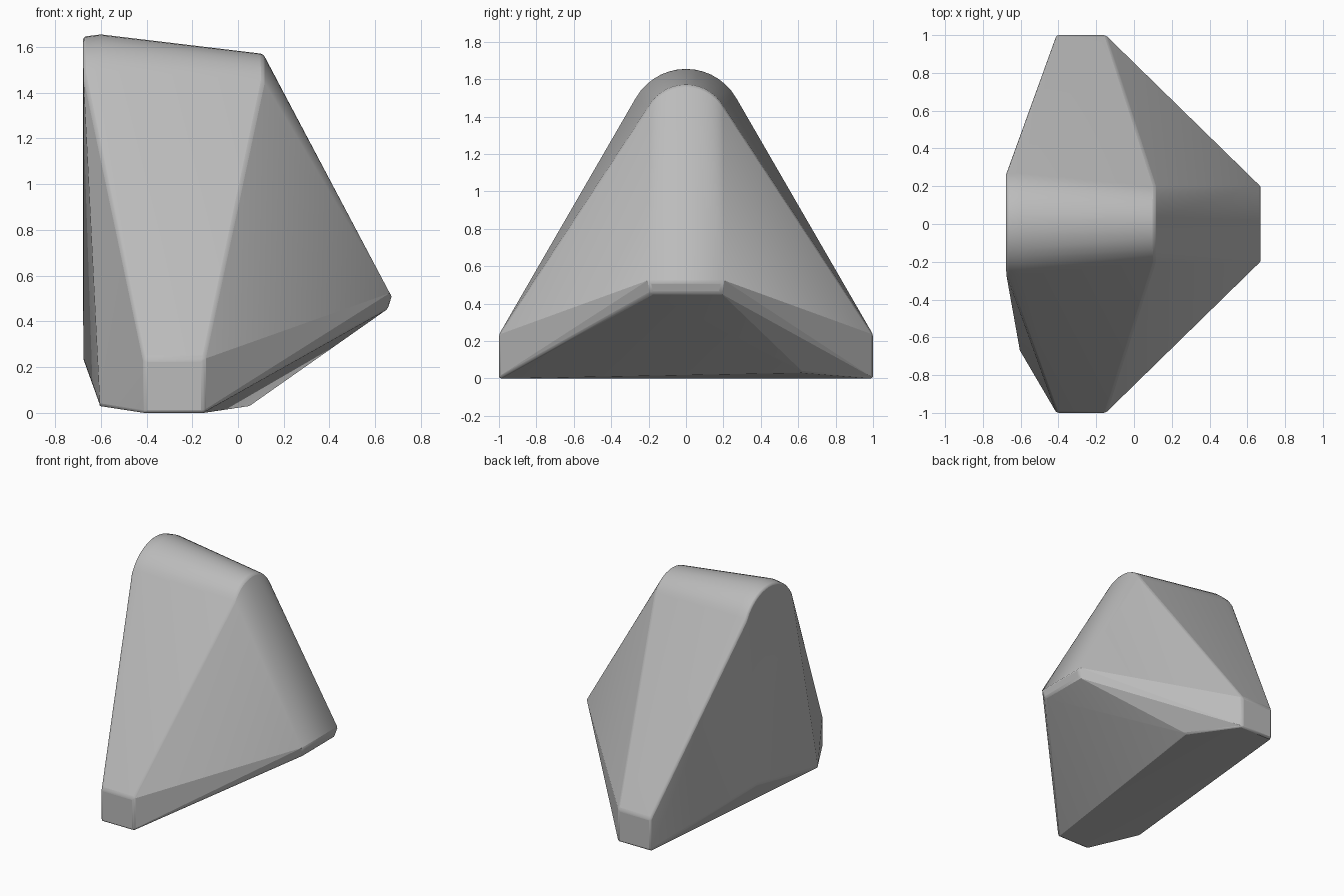
import bpy
import bmesh
import math

cube = bpy.data.objects.get("Cube")
if cube:
    bpy.data.objects.remove(cube, do_unlink=True)

# One plain grey colour
grey = bpy.data.materials.new("grey")
grey.use_nodes = True
color = (0.5, 0.5, 0.5, 1)
grey.diffuse_color = color
grey.node_tree.nodes["Principled BSDF"].inputs["Base Color"].default_value = color


def arch(x, top, radius, steps=14):
    """Points of a rounded ridge profile, spanning 60 degrees to each side."""
    angles = [math.radians(-60 + 120 * i / steps) for i in range(steps + 1)]
    return [(x, radius * math.sin(a), top - radius * (1 - math.cos(a))) for a in angles]


# Rounded ridge: large arch at the right end, smaller one at the left end
points = arch(-0.677, 1.645, 0.305) + arch(-0.60, 1.655, 0.31) + arch(0.11, 1.57, 0.23)

for side in (-1, 1):
    # Blunt rectangular ends at front and back
    for x in (-0.41, -0.15):
        points += [(x, side, 0), (x, side, 0.235)]
    # Blunt tip
    points += [(0.674, side * 0.2, 0.517), (0.655, side * 0.185, 0.455)]

# Lone corners of the underside and the right end
points += [(-0.605, -0.67, 0.03), (0.05, 0.63, 0.03), (-0.677, 0.13, 0.23)]

# Faceted body stretched around the points
bm = bmesh.new()
for p in points:
    bm.verts.new(p)
hull = bmesh.ops.convex_hull(bm, input=bm.verts)
loose = {g for g in hull["geom_interior"] + hull["geom_unused"]
         if isinstance(g, bmesh.types.BMVert)}
bmesh.ops.delete(bm, geom=list(loose), context="VERTS")
bmesh.ops.dissolve_limit(bm, angle_limit=math.radians(1), verts=bm.verts, edges=bm.edges)
bmesh.ops.recalc_face_normals(bm, faces=bm.faces)
mesh = bpy.data.meshes.new("faceted_body")
bm.to_mesh(mesh)
bm.free()
mesh.materials.append(grey)
body = bpy.data.objects.new("faceted_body", mesh)
bpy.context.collection.objects.link(body)

# Softened edges
bevel = body.modifiers.new("soft_edges", "BEVEL")
bevel.width = 0.012
bevel.segments = 2
bevel.limit_method = "ANGLE"
bevel.angle_limit = math.radians(25)

bpy.context.view_layer.objects.active = body
body.select_set(True)
bpy.ops.object.shade_smooth_by_angle(angle=math.radians(20))
